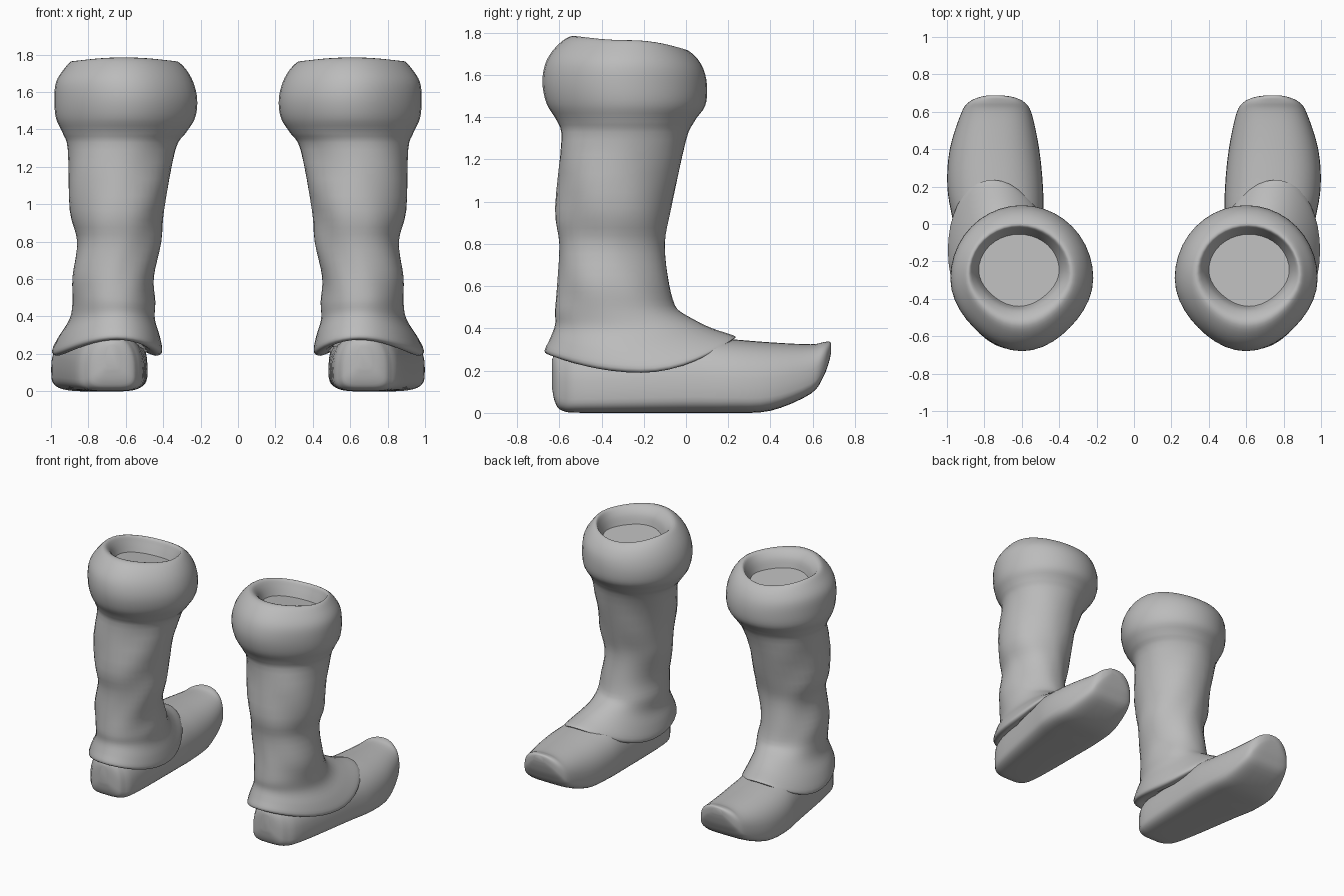
import bpy, bmesh, math

if "Cube" in bpy.data.objects:
    bpy.data.objects.remove(bpy.data.objects["Cube"])

leather = bpy.data.materials.new("grey leather")
leather.diffuse_color = (0.5, 0.5, 0.5, 1)
leather.use_nodes = True
leather.node_tree.nodes["Principled BSDF"].inputs["Base Color"].default_value = leather.diffuse_color


def clamp(t):
    return max(0.0, min(1.0, t))


def spline(rows, steps=4):
    """Smoothly interpolate rows of numbers, passing through each row."""
    out = []
    for i in range(len(rows) - 1):
        a, b = rows[max(i - 1, 0)], rows[i]
        c, d = rows[i + 1], rows[min(i + 2, len(rows) - 1)]
        for k in range(steps):
            t = k / steps
            out.append([q + 0.5 * t * (r - p + t * (2 * p - 5 * q + 4 * r - s + t * (3 * (q - r) + s - p)))
                        for p, q, r, s in zip(a, b, c, d)])
    out.append(list(rows[-1]))
    return out


def loft(name, rings):
    """Skin closed rings, cap both ends and mirror to the other foot."""
    bm = bmesh.new()
    loops = [[bm.verts.new(p) for p in ring] for ring in rings]
    n = len(loops[0])
    for a, b in zip(loops, loops[1:]):
        for i in range(n):
            j = (i + 1) % n
            bm.faces.new((a[i], a[j], b[j], b[i]))
    bm.faces.new(loops[0][::-1])
    bm.faces.new(loops[-1])
    bmesh.ops.recalc_face_normals(bm, faces=bm.faces)
    mesh = bpy.data.meshes.new(name)
    bm.to_mesh(mesh)
    bm.free()
    mesh.materials.append(leather)
    ob = bpy.data.objects.new(name, mesh)
    bpy.context.collection.objects.link(ob)
    ob.modifiers.new("other_foot", 'MIRROR')
    bpy.ops.object.select_all(action='DESELECT')
    ob.select_set(True)
    bpy.context.view_layer.objects.active = ob
    bpy.ops.object.shade_smooth_by_angle(angle=math.radians(60))


def shaft_ring(row, n=40):
    x0, x1, y0, y1, z = row
    hem = clamp((0.5 - z) / 0.3)             # hem rises at heel and instep
    cuff = clamp((z - 1.4) / 0.35)           # rim slopes down to the front
    back, front = 0.085 * hem + 0.02 * cuff, 0.16 * hem - 0.045 * cuff
    pinch = 0.045 * clamp((z - 1.25) / 0.2)  # cuff comes to a blunt point behind
    fold = 0.03 * clamp(min((z - 0.35) / 0.2, (1.4 - z) / 0.2))
    pts = []
    for i in range(n):
        a = 2 * math.pi * i / n
        c, s = math.cos(a), math.sin(a)
        r = 1 + fold * math.sin(3 * a + 14 * z) * abs(math.sin(2 * a))
        if s < 0:
            r -= pinch * math.sin(2 * a) ** 2
        pts.append(((x0 + x1) / 2 + (x1 - x0) / 2 * c * r + 0.055 * hem * s,
                    (y0 + y1) / 2 + (y1 - y0) / 2 * s * r,
                    z + (front if s > 0 else back) * s * s))
    return pts


# Shaft from hem to cuff and down inside: x range, y range, height
shaft = [
    (0.49, 0.93, -0.60, 0.17, 0.21),
    (0.44, 0.965, -0.64, 0.215, 0.19),
    (0.41, 0.99, -0.67, 0.23, 0.21),
    (0.42, 0.955, -0.645, 0.12, 0.29),
    (0.445, 0.90, -0.62, 0.03, 0.385),
    (0.442, 0.885, -0.62, -0.04, 0.48),
    (0.45, 0.885, -0.61, -0.08, 0.61),
    (0.41, 0.86, -0.60, -0.10, 0.80),
    (0.395, 0.90, -0.62, -0.07, 0.97),
    (0.335, 0.91, -0.59, 0.0, 1.29),
    (0.28, 0.937, -0.61, 0.04, 1.38),
    (0.23, 0.973, -0.66, 0.09, 1.46),
    (0.218, 0.982, -0.68, 0.10, 1.56),
    (0.24, 0.972, -0.66, 0.085, 1.655),
    (0.285, 0.925, -0.60, 0.045, 1.73),
    (0.335, 0.885, -0.53, -0.005, 1.765),
    (0.372, 0.855, -0.465, -0.03, 1.72),
    (0.40, 0.83, -0.44, -0.055, 1.65),
]
loft("boot_shafts", [shaft_ring(r) for r in spline(shaft)])


def shoe_ring(row, n=40):
    y, x0, x1, z0, z1 = row
    zm = z0 + 0.34 * (z1 - z0)
    pts = []
    for i in range(n):
        a = 2 * math.pi * i / n
        c, s = math.cos(a), math.sin(a)
        e = 0.85 if s > 0 else 0.5           # domed top, flat sole
        h = (z1 - zm) if s > 0 else (zm - z0)
        pts.append(((x0 + x1) / 2 + (x1 - x0) / 2 * math.copysign(abs(c) ** e, c), y,
                    zm + h * math.copysign(abs(s) ** e, s)))
    return pts


# Shoe from heel to upturned toe: y, x range, height range
shoe = [
    (-0.635, 0.64, 0.71, 0.12, 0.25),
    (-0.62, 0.575, 0.77, 0.05, 0.28),
    (-0.585, 0.54, 0.815, 0.01, 0.30),
    (-0.47, 0.503, 0.875, 0.0, 0.32),
    (0.0, 0.485, 0.965, 0.0, 0.365),
    (0.20, 0.487, 0.998, 0.0, 0.35),
    (0.40, 0.507, 0.985, 0.01, 0.334),
    (0.59, 0.547, 0.925, 0.09, 0.325),
    (0.65, 0.585, 0.885, 0.17, 0.335),
    (0.677, 0.64, 0.83, 0.24, 0.338),
    (0.687, 0.70, 0.785, 0.285, 0.33),
]
loft("shoes", [shoe_ring(r) for r in spline(shoe)])
